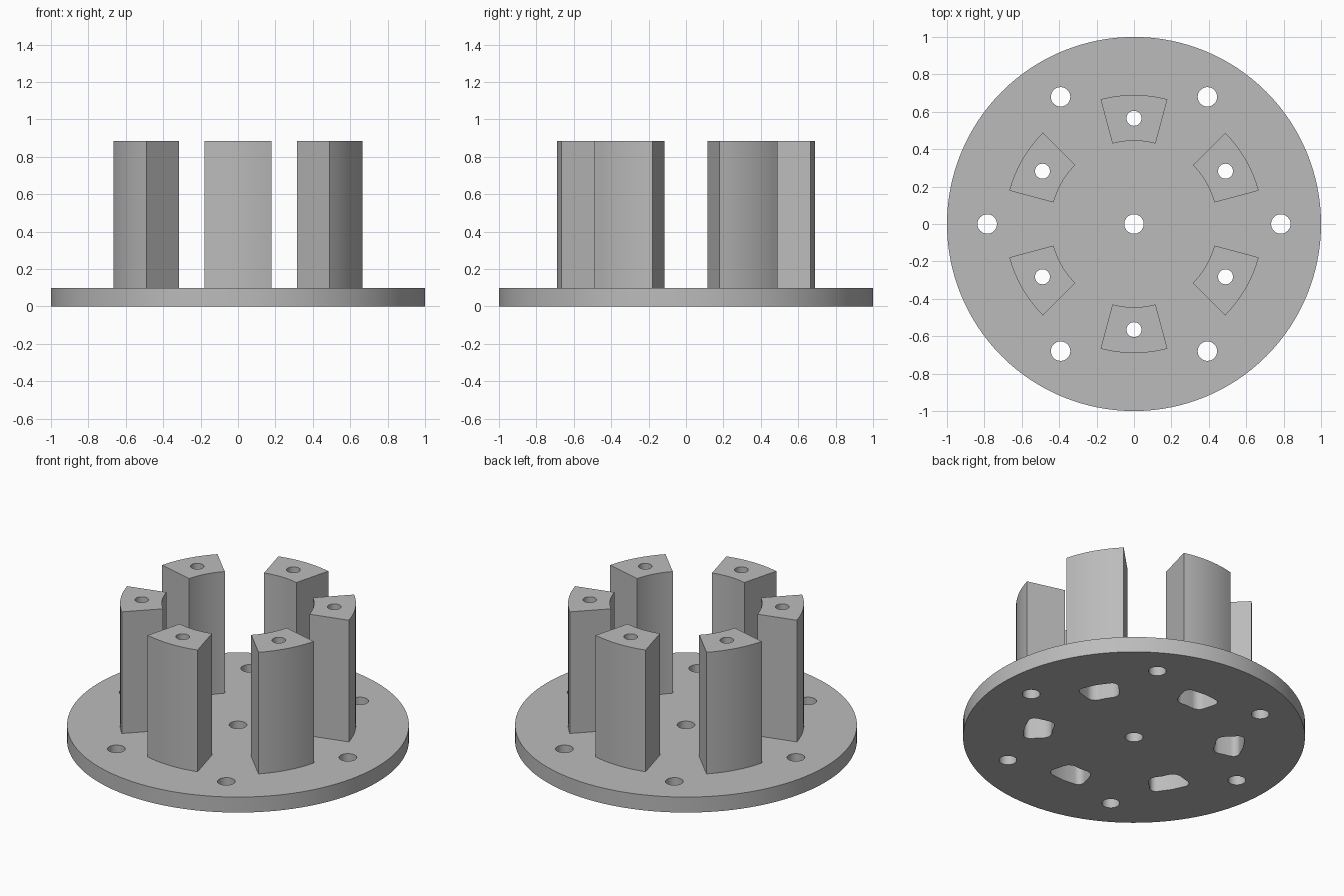
import bpy, bmesh
from math import radians, sin, cos, pi

if "Cube" in bpy.data.objects:
    bpy.data.objects.remove(bpy.data.objects["Cube"], do_unlink=True)

PLATE_TOP, POST_TOP, POCKET_TOP = 0.1, 0.885, 0.785
POST_R, BOLT_R = 0.565, 0.785
ANGLES = [radians(60 * i) for i in range(6)]

grey = bpy.data.materials.new("plain_grey")
grey.use_nodes = True
grey.diffuse_color = (0.5, 0.5, 0.5, 1)
grey.node_tree.nodes["Principled BSDF"].inputs["Base Color"].default_value = (0.5, 0.5, 0.5, 1)


def circle(x, y, r, n):
    return [(x + r * cos(2 * pi * i / n), y + r * sin(2 * pi * i / n)) for i in range(n)]


def wedge(mid, r_in, r_out, half_in, half_out, n):
    """Ring sector outline centred on the angle mid."""
    steps = [2 * i / n - 1 for i in range(n + 1)]
    outer = [(r_out * cos(mid + t * half_out), r_out * sin(mid + t * half_out)) for t in steps]
    inner = [(r_in * cos(mid - t * half_in), r_in * sin(mid - t * half_in)) for t in steps]
    return outer + inner


def prism(name, outlines, z0, z1, rounding=0):
    """Extrude outlines from z0 to z1, optionally rounding the sharp upright edges."""
    bm = bmesh.new()
    for pts in outlines:
        face = bm.faces.new([bm.verts.new((x, y, z0)) for x, y in pts])
        top = bmesh.ops.extrude_face_region(bm, geom=[face])["geom"]
        verts = [v for v in top if isinstance(v, bmesh.types.BMVert)]
        bmesh.ops.translate(bm, vec=(0, 0, z1 - z0), verts=verts)
    bmesh.ops.recalc_face_normals(bm, faces=bm.faces)
    if rounding:
        edges = [e for e in bm.edges if abs(e.verts[0].co.z - e.verts[1].co.z) > 0.01
                 and e.calc_face_angle(0) > radians(45)]
        bmesh.ops.bevel(bm, geom=edges, offset=rounding, segments=6, profile=0.5, affect="EDGES")
    mesh = bpy.data.meshes.new(name)
    bm.to_mesh(mesh)
    bm.free()
    mesh.materials.append(grey)
    obj = bpy.data.objects.new(name, mesh)
    bpy.context.collection.objects.link(obj)
    return obj


def activate(obj):
    bpy.ops.object.select_all(action="DESELECT")
    obj.select_set(True)
    bpy.context.view_layer.objects.active = obj


def cut(obj, cutter):
    mod = obj.modifiers.new("cut", "BOOLEAN")
    mod.operation, mod.solver, mod.object = "DIFFERENCE", "EXACT", cutter
    activate(obj)
    bpy.ops.object.modifier_apply(modifier=mod.name)


def pocket_outline(mid):
    return wedge(mid, 0.485, 0.65, radians(10.3), radians(11.5), 2)


# Round base plate with centre hole, bolt holes and pocket openings
plate = prism("base_plate", [circle(0, 0, 1, 128)], 0, PLATE_TOP)
bolts = [circle(0, 0, 0.052, 32)]
bolts += [circle(BOLT_R * cos(a), BOLT_R * sin(a), 0.052, 32) for a in ANGLES]
pockets = [pocket_outline(a + pi / 6) for a in ANGLES]
cutters = [prism("bolt_hole_cutter", bolts, -0.1, 0.3),
           prism("pocket_cutter", pockets, -0.1, POCKET_TOP, 0.045)]
for c in cutters:
    cut(plate, c)
parts = [plate]

# Ring of six hollow wedge posts, each with a screw hole in its top
screws = [circle(POST_R * cos(a + pi / 6), POST_R * sin(a + pi / 6), 0.04, 32) for a in ANGLES]
cutters.append(prism("screw_hole_cutter", screws, 0.5, 1.0))
for i, a in enumerate(ANGLES):
    outline = wedge(a + pi / 6, 0.445, 0.69, radians(15), radians(15), 12)
    post = prism(f"post_{i + 1}", [outline], PLATE_TOP, POST_TOP)
    for c in cutters[1:]:
        cut(post, c)
    parts.append(post)

for c in cutters:
    bpy.data.objects.remove(c, do_unlink=True)

# Smooth curved walls, keep edges crisp
for obj in parts:
    activate(obj)
    bpy.ops.object.shade_smooth_by_angle(angle=radians(30))
